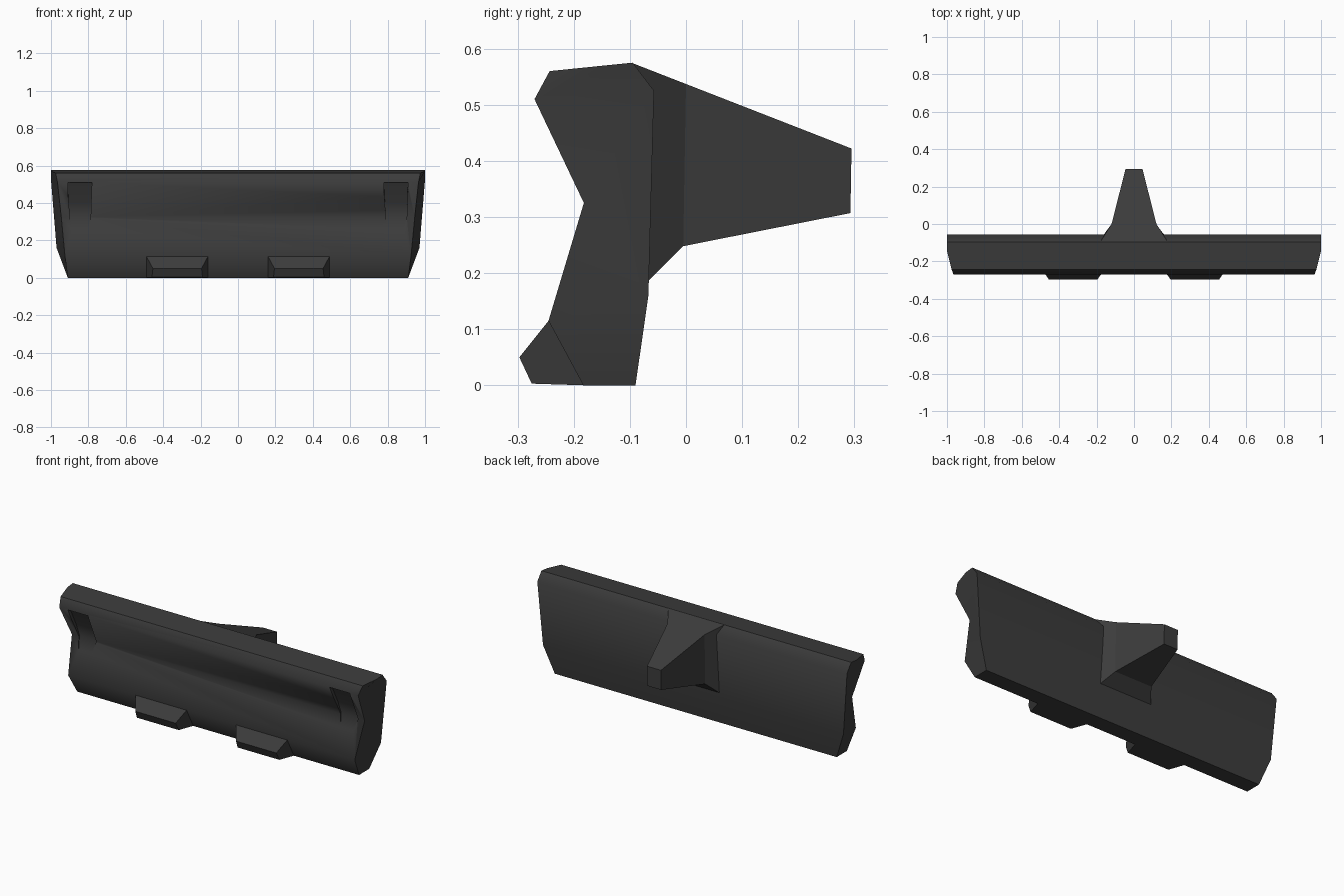
import bpy, bmesh, math

if "Cube" in bpy.data.objects:
    bpy.data.objects.remove(bpy.data.objects["Cube"], do_unlink=True)

# Single dark paint
paint = bpy.data.materials.new("charcoal_steel")
paint.use_nodes = True
colour = (0.045, 0.045, 0.045, 1)
paint.diffuse_color = colour
paint.node_tree.nodes["Principled BSDF"].inputs["Base Color"].default_value = colour


def slab(name, profile, caps, centre=0):
    """Closed solid from (half width, y, z) points, with the end faces listed in caps."""
    bm = bmesh.new()
    left = [bm.verts.new((centre + w, y, z)) for w, y, z in profile]
    right = [bm.verts.new((centre - w, y, z)) for w, y, z in profile]
    n = len(profile)
    for i in range(n):
        j = (i + 1) % n
        bm.faces.new((left[i], left[j], right[j], right[i]))
    for cap in caps:
        bm.faces.new([left[i] for i in cap])
        bm.faces.new([right[i] for i in reversed(cap)])
    bmesh.ops.recalc_face_normals(bm, faces=bm.faces)
    mesh = bpy.data.meshes.new(name)
    bm.to_mesh(mesh)
    bm.free()
    mesh.materials.append(paint)
    obj = bpy.data.objects.new(name, mesh)
    bpy.context.collection.objects.link(obj)
    return obj


def smooth(obj, degrees):
    bpy.ops.object.select_all(action="DESELECT")
    obj.select_set(True)
    bpy.context.view_layer.objects.active = obj
    bpy.ops.object.shade_smooth_by_angle(angle=math.radians(degrees))


# Long concave blade, narrower at the foot
blade = slab("blade", [
    (0.965, -0.27, 0.51), (0.975, -0.243, 0.56), (1, -0.145, 0.57),
    (1, -0.095, 0.575), (1, -0.057, 0.525), (0.97, -0.067, 0.16),
    (0.91, -0.09, 0), (0.91, -0.183, 0), (0.925, -0.245, 0.115),
    (0.945, -0.182, 0.325)],
    [(0, 1, 2), (0, 2, 3, 4), (9, 0, 4), (9, 4, 5), (8, 9, 5), (7, 8, 5, 6)])

# Shallow pockets under the lip near both ends
pocket_shape = [(0.065, -0.32, 0.51), (0.065, -0.25, 0.51), (0.062, -0.197, 0.4),
                (0.058, -0.172, 0.325), (0.04, -0.206, 0.25), (0.04, -0.32, 0.25)]
cutters = []
for side in (1, -1):
    cutter = slab("pocket_cutter", pocket_shape, [(0, 1, 2, 3, 4, 5)], side * 0.845)
    cutter.hide_render = True
    cutters.append(cutter)
    cut = blade.modifiers.new("pocket", "BOOLEAN")
    cut.operation = "DIFFERENCE"
    cut.solver = "EXACT"
    cut.object = cutter
graph = bpy.context.evaluated_depsgraph_get()
cut_mesh = bpy.data.meshes.new_from_object(blade.evaluated_get(graph))
blade.modifiers.clear()
blade.data = cut_mesh
for cutter in cutters:
    bpy.data.objects.remove(cutter, do_unlink=True)
smooth(blade, 54.5)

# Rear mounting arm: flared root and tapering beam
arm = slab("mounting_arm", [
    (0.18, -0.095, 0.574), (0.12, 0, 0.537), (0.045, 0.295, 0.422),
    (0.045, 0.293, 0.307), (0.12, -0.005, 0.248), (0.17, -0.068, 0.185)],
    [(0, 1, 4, 5), (1, 2, 3, 4)])
smooth(arm, 20)

# Two wedge teeth along the lower front edge
for side, name in ((1, "left_tooth"), (-1, "right_tooth")):
    tooth = slab(name, [
        (0.165, -0.245, 0.115), (0.13, -0.297, 0.05),
        (0.135, -0.275, 0.003), (0.165, -0.18, 0)],
        [(0, 1, 2, 3)], side * 0.325)
    smooth(tooth, 25)
